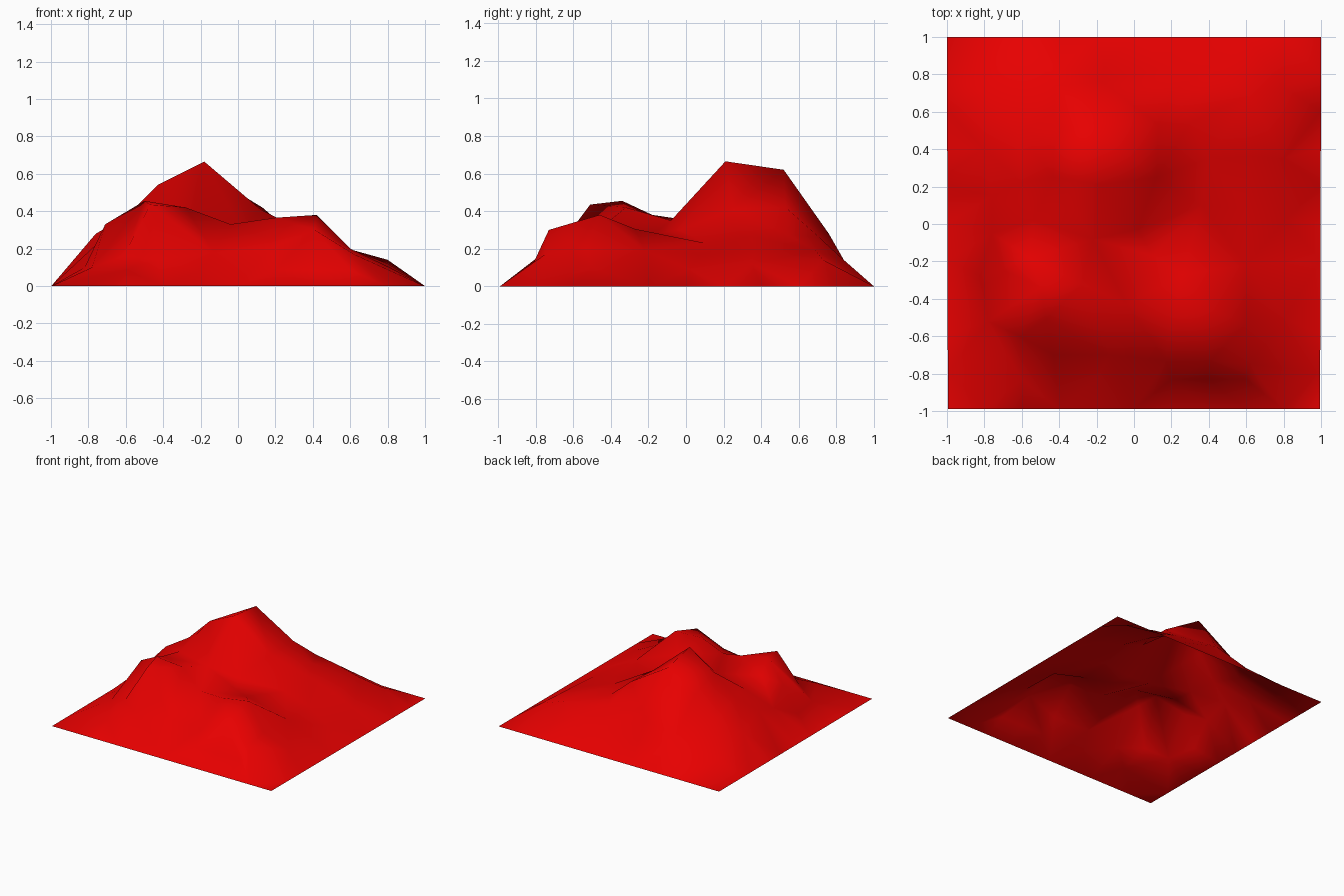
import bpy
from mathutils import Vector
from mathutils.geometry import delaunay_2d_cdt

# Landmarks of each landform as (x, y, height)
mountain = [(-.18, .21, .665), (-.2, .52, .62), (-.43, .25, .54), (.13, .53, .42),
            (-.43, .5, .45), (.12, .25, .41), (-.22, -.08, .35), (.02, -.03, .3),
            (-.17, .76, .28), (-.42, .74, .2), (-.62, .5, .29),
            (-.8, .7, .1), (-.8, .4, .2), (-.6, .22, .37), (-.76, .15, .28)]
east_shoulder = [(.3, .54, .275), (.21, .71, .26), (.4, .71, .23), (.62, .69, .19), (.8, .73, .14),
                 (.4, .35, .265), (.62, .36, .19), (.8, .35, .12),
                 (.36, .1, .23), (.6, .08, .17), (.81, .02, .09)]
west_hill = [(-.5, -.34, .455), (-.47, -.51, .435), (-.28, -.32, .42), (-.56, -.18, .38),
             (-.71, -.24, .33), (-.54, .02, .35), (-.76, -.05, .22), (-.82, -.28, .1),
             (-.78, -.52, .1), (-.61, -.6, .16), (-.43, -.7, .14)]
south_hill = [(.42, -.46, .38), (.41, -.73, .3), (.2, -.5, .365), (-.04, -.43, .33),
              (.6, -.53, .2), (.62, -.75, .17), (.81, -.5, .1), (.17, -.73, .2),
              (-.13, -.7, .18), (.26, -.27, .305), (.1, -.17, .28), (.6, -.22, .19)]
points = [Vector(p) for p in mountain + east_shoulder + west_hill + south_hill]

# Shallow foot slopes along the front and back
points += [Vector((x / 5, -.83, .085)) for x in (-3, -1, 1, 2, 3)]
points += [Vector((x / 5, .84, .14)) for x in (-2, -.8, 1, 2)]

# Square rim at ground level
corners = [Vector(c) for c in ((-.995, -.99, 0), (.995, -.99, 0), (1, 1, 0), (-1, 1, 0))]
for a, b in zip(corners, corners[1:] + corners[:1]):
    points += [a.lerp(b, i / 10) for i in range(10)]

# Terrain sheet triangulated across the landmarks
flat, _, faces, origin, _, _ = delaunay_2d_cdt([p.xy for p in points], [], [], 0, 1e-5)
verts = [(v.x, v.y, points[o[0]].z) for v, o in zip(flat, origin)]
mesh = bpy.data.meshes.new("terrain")
mesh.from_pydata(verts, [], faces)
terrain = bpy.data.objects.new("terrain", mesh)
bpy.context.collection.objects.link(terrain)
for poly in mesh.polygons:
    poly.use_smooth = True

# Red surface
red = bpy.data.materials.new("red")
red.diffuse_color = (.8, 0, 0, 1)
mesh.materials.append(red)
